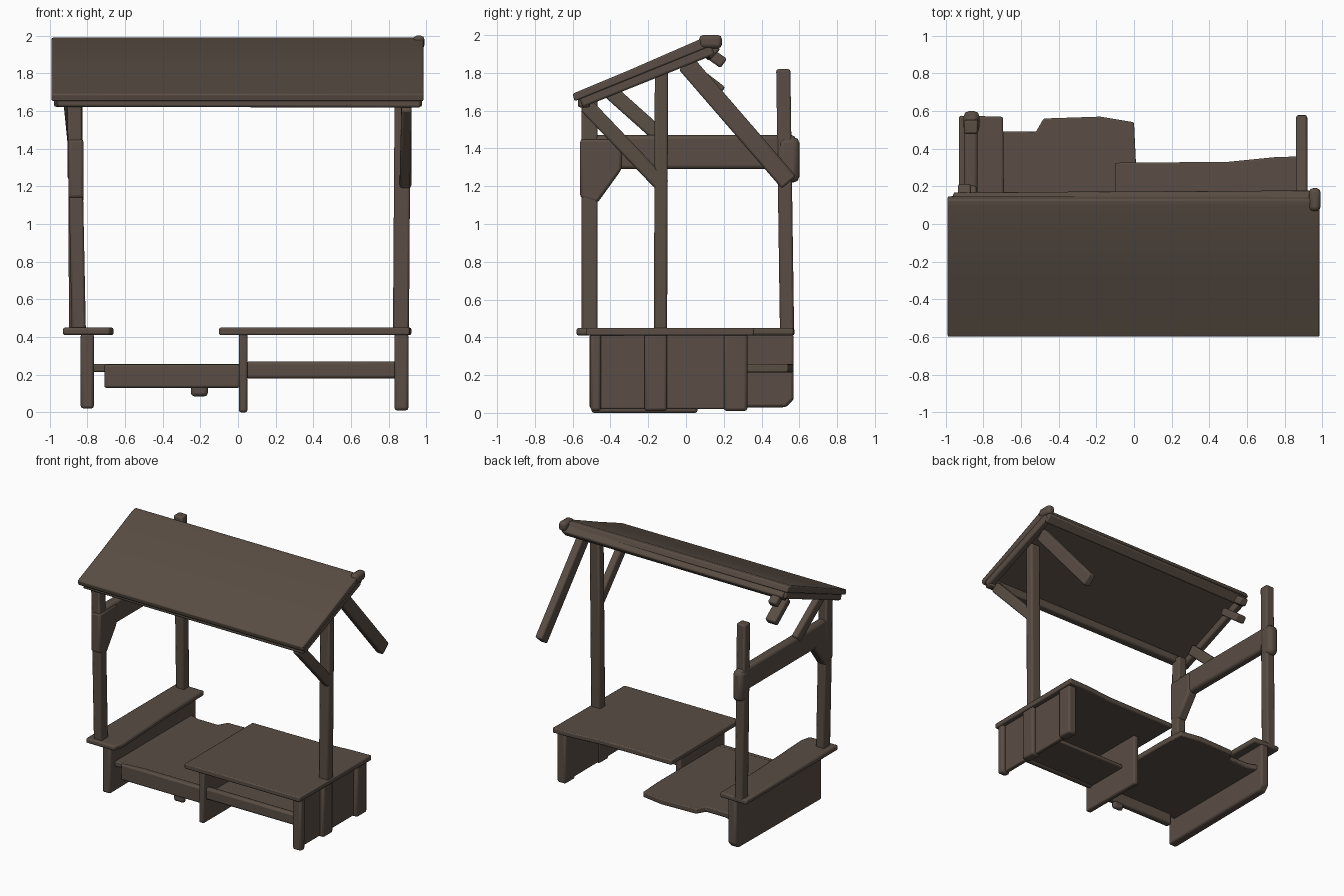
import bpy, bmesh, math
from mathutils import Vector, Matrix

cube = bpy.data.objects.get("Cube")
if cube:
    bpy.data.objects.remove(cube, do_unlink=True)

wood = bpy.data.materials.new("dark_weathered_wood")
wood.use_nodes = True
colour = (0.1, 0.075, 0.058, 1)
wood.diffuse_color = colour
wood.node_tree.nodes["Principled BSDF"].inputs["Base Color"].default_value = colour


def finish(name, bm, bevel=0.008):
    """Turn a bmesh into a bevelled, smoothly shaded wooden part."""
    bmesh.ops.recalc_face_normals(bm, faces=bm.faces)
    mesh = bpy.data.meshes.new(name)
    bm.to_mesh(mesh)
    bm.free()
    mesh.materials.append(wood)
    obj = bpy.data.objects.new(name, mesh)
    bpy.context.collection.objects.link(obj)
    if bevel:
        mod = obj.modifiers.new("worn_edges", 'BEVEL')
        mod.width = bevel
        mod.segments = 2
        mod.limit_method = 'ANGLE'
    bpy.ops.object.select_all(action='DESELECT')
    obj.select_set(True)
    bpy.context.view_layer.objects.active = obj
    bpy.ops.object.shade_smooth_by_angle(angle=math.radians(35))
    return obj


def box(name, x, y, z, bevel=0.008):
    """Box given by its (low, high) range on each axis."""
    bm = bmesh.new()
    bmesh.ops.create_cube(bm, size=1)
    for v in bm.verts:
        v.co = [lo + (c + 0.5) * (hi - lo) for c, (lo, hi) in zip(v.co, (x, y, z))]
    return finish(name, bm, bevel)


def beam(name, start, end, width, depth, taper=1.0, bevel=0.012):
    """Timber between two points; width lies along x, depth across it."""
    a, b = Vector(start), Vector(end)
    along = (b - a).normalized()
    side = Vector((1, 0, 0))
    side = (side - along * side.dot(along)).normalized()
    across = along.cross(side)
    bm = bmesh.new()
    bmesh.ops.create_cube(bm, size=1)
    for v in bm.verts:
        k = taper if v.co.z > 0 else 1
        v.co = (a + (b - a) * (v.co.z + 0.5)
                + side * v.co.x * width * k + across * v.co.y * depth * k)
    return finish(name, bm, bevel)


def prism(name, points, axis, low, high, bevel=0.008):
    """Extrude a 2D outline along x (points are y, z) or z (points are x, y)."""
    def place(p, d):
        return (d, *p) if axis == 'x' else (*p, d)
    bm = bmesh.new()
    face = bm.faces.new([bm.verts.new(place(p, low)) for p in points])
    shift = place((0, 0), high - low)
    new = bmesh.ops.extrude_face_region(bm, geom=[face])["geom"]
    bmesh.ops.translate(bm, vec=shift, verts=[g for g in new if isinstance(g, bmesh.types.BMVert)])
    return finish(name, bm, bevel)


# Roof: sloping boards with a frame of timbers beneath
prism("roof_boards", [(-0.6, 1.69), (-0.3, 1.815), (0.09, 1.985), (0.13, 1.99),
                      (0.15, 1.95), (-0.28, 1.775), (-0.59, 1.65)], 'x', -0.99, 0.985)
beam("roof_front_beam", (-0.96, -0.54, 1.655), (0.97, -0.54, 1.65), 0.065, 0.065)
beam("roof_back_beam", (-0.96, 0.12, 1.915), (0.97, 0.13, 1.925), 0.075, 0.075)
for side, x in (("left", 0.95), ("right", -0.95)):
    beam("roof_rafter_" + side, (x, -0.56, 1.65), (x, 0.14, 1.93), 0.055, 0.07)
box("ridge_end_cap", (0.93, 0.99), (0.07, 0.19), (1.93, 2.0), 0.02)

# Posts
beam("left_post", (0.865, -0.135, 0.42), (0.875, -0.13, 1.82), 0.085, 0.07)
beam("right_front_post", (-0.845, -0.51, 0.42), (-0.87, -0.51, 1.66), 0.075, 0.085)
beam("right_back_post", (-0.86, 0.535, 0.42), (-0.865, 0.515, 1.82), 0.075, 0.075)
box("right_back_post_bulge", (-0.905, -0.82), (0.485, 0.6), (1.22, 1.46), 0.03)

# Left bracing
beam("left_front_brace", (0.895, -0.53, 1.63), (0.885, -0.12, 1.2), 0.055, 0.08)
beam("left_back_brace", (0.89, 0.0, 1.85), (0.89, 0.545, 1.22), 0.06, 0.1)

# Right tie beam with knee, brace and broken stubs
box("right_tie_beam", (-0.9, -0.83), (-0.53, 0.58), (1.29, 1.47), 0.02)
prism("right_knee", [(-0.56, 1.14), (-0.47, 1.11), (-0.34, 1.29),
                     (-0.34, 1.45), (-0.56, 1.45)], 'x', -0.9, -0.82, 0.015)
beam("right_front_brace", (-0.905, -0.4, 1.7), (-0.88, -0.12, 1.45), 0.05, 0.08)
beam("right_roof_stub", (-0.88, 0.02, 1.83), (-0.88, 0.19, 1.7), 0.09, 0.06)
beam("ridge_stub", (-0.9, 0.1, 1.92), (-0.9, 0.2, 1.85), 0.07, 0.06)

# Counter on the left side
prism("counter_top", [(-0.1, -0.53), (0.91, -0.53), (0.92, 0.36), (0.75, 0.355),
                      (0.5, 0.33), (-0.1, 0.325)], 'z', 0.41, 0.45)
box("counter_outer_panel", (0.84, 0.875), (-0.49, 0.32), (0.02, 0.42))
for i, (lo, hi) in enumerate(((-0.505, -0.45), (-0.22, -0.1), (0.2, 0.325))):
    box("counter_stile_%d" % (i + 1), (0.83, 0.905), (lo, hi), (0.01, 0.42), 0.015)
box("counter_inner_panel", (0.005, 0.05), (-0.5, 0.06), (0.0, 0.42), 0.012)
box("counter_front_board", (0.04, 0.85), (-0.47, -0.42), (0.18, 0.27), 0.015)
box("counter_shelf", (0.04, 0.85), (-0.43, -0.08), (0.19, 0.22))

# Side bench ledge on the right, with a solid panel beneath
prism("side_ledge", [(-0.93, -0.58), (-0.68, -0.58), (-0.66, -0.5), (-0.69, 0.1),
                     (-0.695, 0.57), (-0.93, 0.575)], 'z', 0.41, 0.45, 0.012)
prism("side_panel", [(-0.51, 0.02), (0.53, 0.03), (0.57, 0.07), (0.57, 0.42),
                     (-0.51, 0.42)], 'x', -0.835, -0.765, 0.015)

# Low worn platform joining the ledge to the counter
prism("platform", [(-0.78, -0.45), (-0.5, -0.42), (0.01, -0.42), (0.01, 0.33), (0.0, 0.54),
                   (-0.18, 0.57), (-0.48, 0.56), (-0.52, 0.49), (-0.69, 0.49),
                   (-0.78, 0.52)], 'z', 0.215, 0.258)
skirt = prism("platform_skirt", [(-0.46, 0.13), (-0.41, 0.13), (-0.41, 0.255),
                                 (-0.46, 0.255)], 'x', -0.71, 0.01, 0.012)
box("skirt_tatter", (-0.25, -0.16), (-0.455, -0.415), (0.085, 0.16), 0.018)
